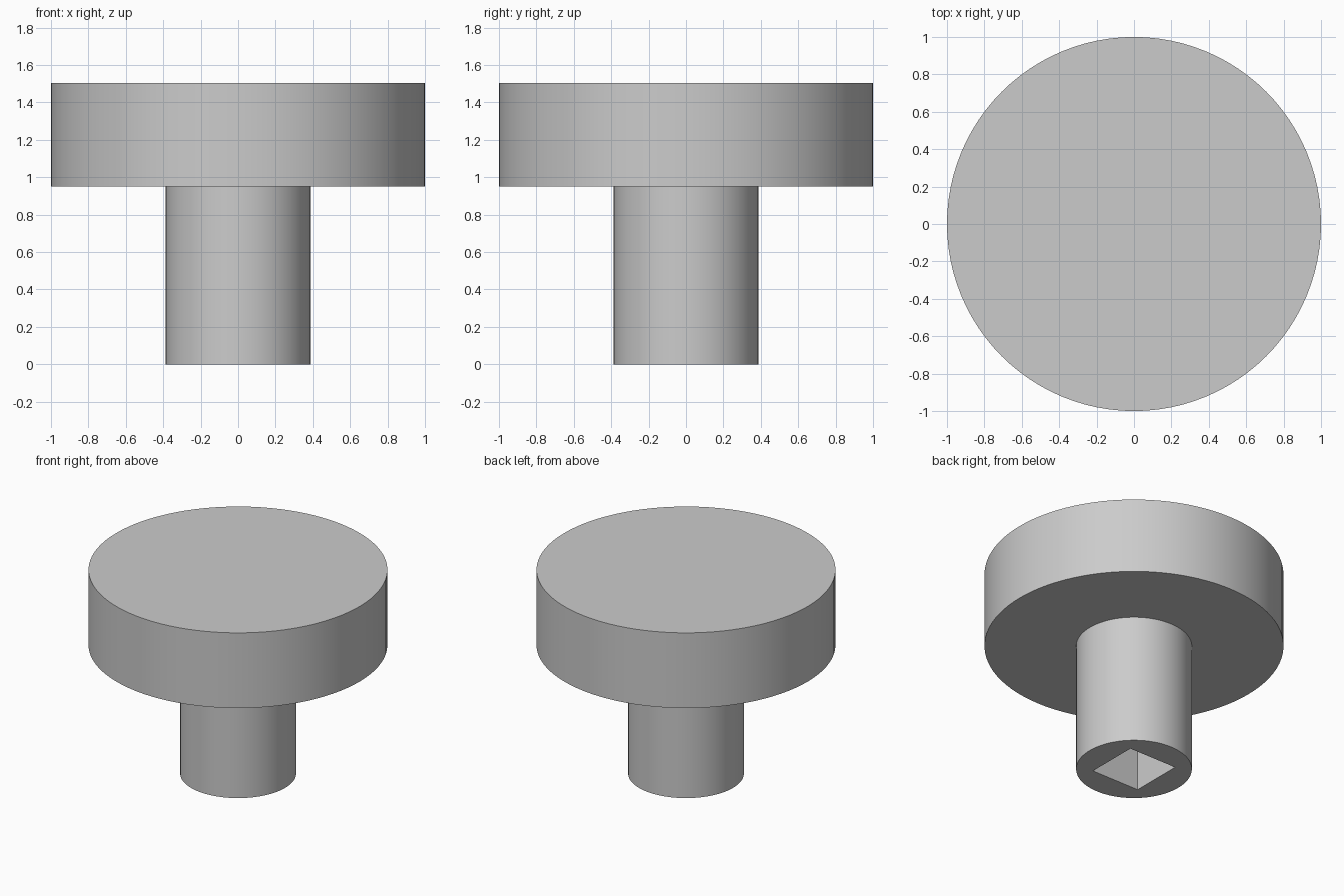
import bpy
import bmesh
import math

cube = bpy.data.objects.get("Cube")
if cube:
    bpy.data.objects.remove(cube, do_unlink=True)

SEGMENTS = 96
HEAD_RADIUS, STEM_RADIUS = 1.0, 0.387
STEM_TOP, HEAD_TOP = 0.95, 1.505
SOCKET_SIDE, SOCKET_DEPTH = 0.39, 0.75

grey = bpy.data.materials.new("plain grey")
grey.use_nodes = True
colour = (0.6, 0.6, 0.6, 1)
grey.diffuse_color = colour
grey.node_tree.nodes["Principled BSDF"].inputs["Base Color"].default_value = colour


def ring(bm, radius, z):
    step = math.tau / SEGMENTS
    return [bm.verts.new((radius * math.cos(i * step), radius * math.sin(i * step), z))
            for i in range(SEGMENTS)]


# Knob: flat disc head on a round stem, one closed skin
mesh = bpy.data.meshes.new("knob")
knob = bpy.data.objects.new("knob", mesh)
bpy.context.collection.objects.link(knob)
bm = bmesh.new()
rings = [ring(bm, r, z) for r, z in ((STEM_RADIUS, 0), (STEM_RADIUS, STEM_TOP),
                                     (HEAD_RADIUS, STEM_TOP), (HEAD_RADIUS, HEAD_TOP))]
for low, high in zip(rings, rings[1:]):
    for i in range(SEGMENTS):
        j = (i + 1) % SEGMENTS
        bm.faces.new((low[i], low[j], high[j], high[i]))
bm.faces.new(rings[0][::-1])
bm.faces.new(rings[-1])
bmesh.ops.recalc_face_normals(bm, faces=bm.faces)
bm.to_mesh(mesh)
bm.free()
mesh.materials.append(grey)

# Square socket in the foot of the stem
bpy.ops.mesh.primitive_cube_add(size=1)
cutter = bpy.context.object
cutter.name = "socket_cutter"
cutter.scale = (SOCKET_SIDE, SOCKET_SIDE, 2 * SOCKET_DEPTH)
cutter.data.materials.append(grey)
bpy.context.view_layer.update()

bpy.context.view_layer.objects.active = knob
cut = knob.modifiers.new("socket", "BOOLEAN")
cut.operation = "DIFFERENCE"
cut.solver = "EXACT"
cut.object = cutter
bpy.ops.object.modifier_apply(modifier=cut.name)
bpy.data.objects.remove(cutter, do_unlink=True)

# Smooth round walls, crisp rims
bpy.ops.object.select_all(action="DESELECT")
knob.select_set(True)
bpy.ops.object.shade_smooth_by_angle(angle=math.radians(30))
